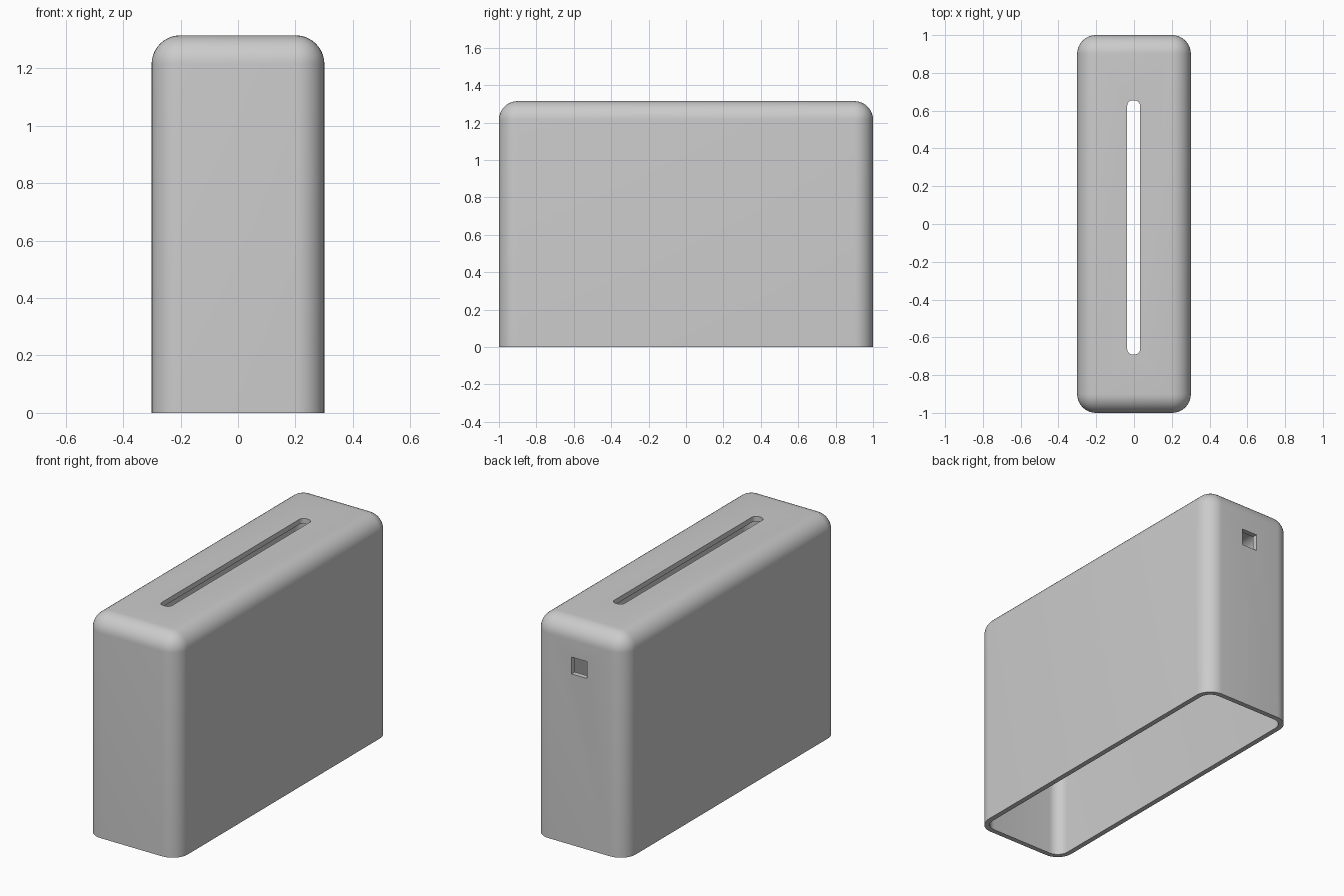
import bpy, bmesh, math
from mathutils import Matrix

if "Cube" in bpy.data.objects:
    bpy.data.objects.remove(bpy.data.objects["Cube"])

W, D, H = 0.602, 2.0, 1.315   # outer size
R, WALL = 0.1, 0.03           # edge radius, wall thickness


def rounded_box(name, size, centre, radius, keep, segments):
    """Box whose edges accepted by keep() are rounded."""
    bm = bmesh.new()
    bmesh.ops.create_cube(bm, size=1, matrix=Matrix.Translation(centre) @ Matrix.Diagonal((*size, 1)))
    if radius:
        edges = [e for e in bm.edges if keep(e)]
        bmesh.ops.bevel(bm, geom=edges, offset=radius, segments=segments,
                        profile=0.5, affect='EDGES')
    mesh = bpy.data.meshes.new(name)
    bm.to_mesh(mesh)
    bm.free()
    obj = bpy.data.objects.new(name, mesh)
    bpy.context.collection.objects.link(obj)
    return obj


def upright(e):
    return abs(e.verts[0].co.z - e.verts[1].co.z) > 0.01


def not_bottom(e):
    return max(v.co.z for v in e.verts) > 0.01


# Rounded cover, open at the bottom
cover = rounded_box("cover_shell", (W, D, H), (0, 0, H / 2), R, not_bottom, 10)
bm = bmesh.new()
bm.from_mesh(cover.data)
floor = [f for f in bm.faces if all(v.co.z < 1e-4 for v in f.verts)]
bmesh.ops.delete(bm, geom=floor, context='FACES')
bm.to_mesh(cover.data)
bm.free()
shell = cover.modifiers.new("wall", 'SOLIDIFY')
shell.thickness = WALL
shell.offset = -1
shell.use_even_offset = True

# Long slot in the top and square hole in the back
cutters = [
    rounded_box("slot_cutter", (0.068, 1.345, 0.3), (-0.002, -0.018, H), 0.028, upright, 6),
    rounded_box("back_hole_cutter", (0.1, 0.3, 0.1), (0, D / 2, 1.065), 0, upright, 1),
]
for c in cutters:
    c.hide_render = True
    cut = cover.modifiers.new(c.name, 'BOOLEAN')
    cut.operation = 'DIFFERENCE'
    cut.solver = 'EXACT'
    cut.object = c

# Apply the modifiers, drop the cutters, smooth the rounded edges
bpy.context.view_layer.objects.active = cover
cover.select_set(True)
for m in list(cover.modifiers):
    bpy.ops.object.modifier_apply(modifier=m.name)
for c in cutters:
    bpy.data.objects.remove(c, do_unlink=True)
bpy.ops.object.shade_smooth_by_angle(angle=math.radians(35))
